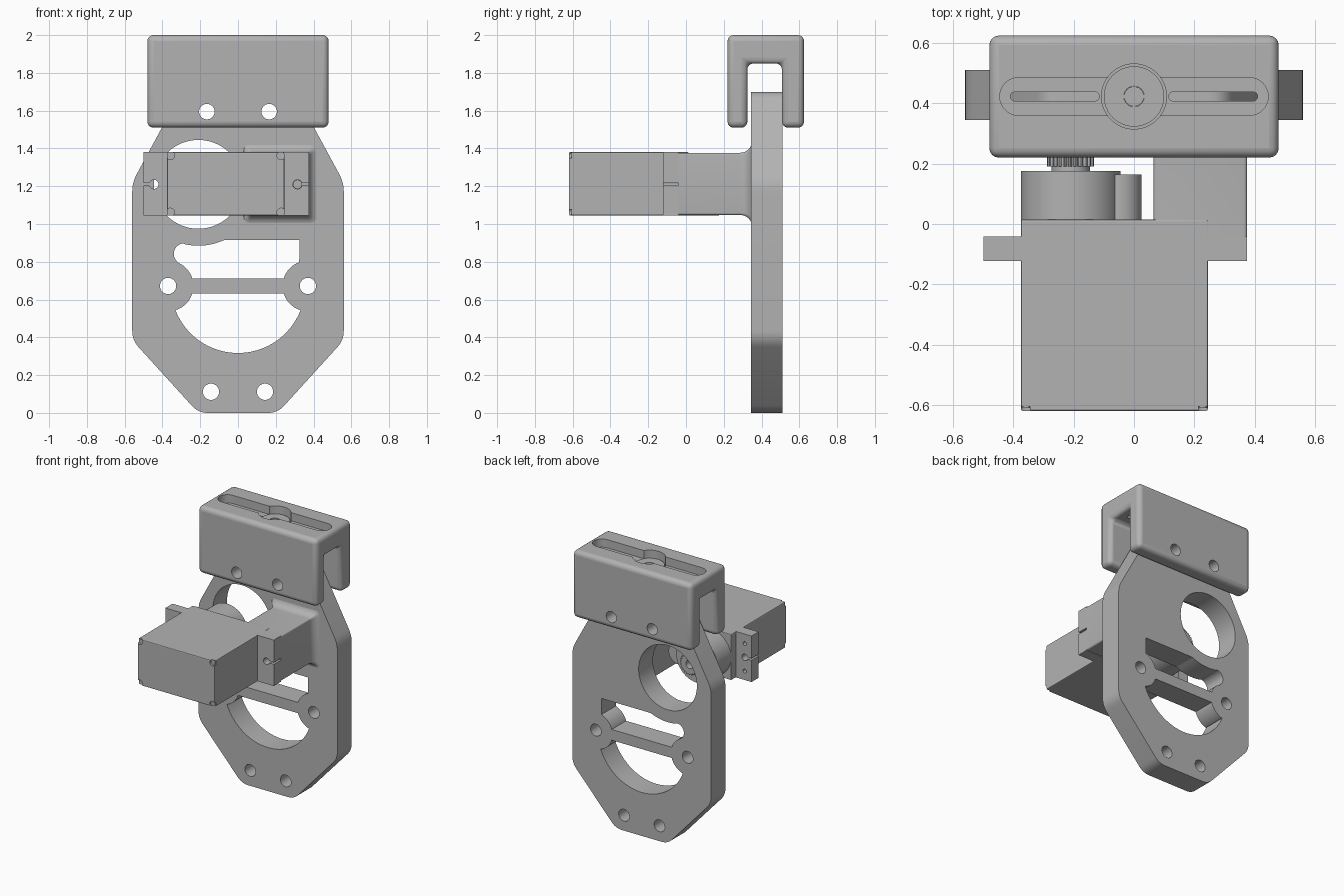
import bpy, bmesh
from math import cos, sin, pi, radians
from mathutils import Vector, Matrix

old = bpy.data.objects.get("Cube")
if old:
    bpy.data.objects.remove(old, do_unlink=True)

grey = bpy.data.materials.new("plain grey")
grey.use_nodes = True
GREY = (0.45, 0.45, 0.45, 1)
grey.diffuse_color = GREY
grey.node_tree.nodes["Principled BSDF"].inputs["Base Color"].default_value = GREY


def arc(cx, cz, r, a, b, n=16):
    """Points along an arc, angles in degrees."""
    return [(cx + r * cos(radians(a + (b - a) * i / n)),
             cz + r * sin(radians(a + (b - a) * i / n))) for i in range(n + 1)]


def circle(cx, cz, r, n=40):
    return arc(cx, cz, r, 0, 360, n)[:-1]


def rect(x0, x1, z0, z1):
    return [(x0, z0), (x1, z0), (x1, z1), (x0, z1)]


def stadium(x0, x1, y, r):
    return arc(x1 - r, y, r, -90, 90) + arc(x0 + r, y, r, 90, 270)


def rounded(points, r, n=6):
    """Polygon with every corner softened."""
    out = []
    for i, p in enumerate(points):
        p = Vector(p)
        a = p + (Vector(points[i - 1]) - p).normalized() * r
        b = p + (Vector(points[(i + 1) % len(points)]) - p).normalized() * r
        for k in range(n + 1):
            t = k / n
            out.append(tuple(a * (1 - t) ** 2 + p * 2 * t * (1 - t) + b * t * t))
    return out


def finish(ob):
    bpy.ops.object.select_all(action='DESELECT')
    ob.select_set(True)
    bpy.context.view_layer.objects.active = ob
    ob.data.materials.clear()
    ob.data.materials.append(grey)
    bpy.ops.object.shade_smooth_by_angle(angle=radians(32))
    return ob


def prism(name, loops, lo, hi, axis='Y'):
    """Extrude closed outlines (inner ones are holes) from lo to hi along an axis."""
    cu = bpy.data.curves.new(name, 'CURVE')
    cu.dimensions, cu.fill_mode, cu.extrude = '2D', 'BOTH', (hi - lo) / 2
    for loop in loops:
        sp = cu.splines.new('POLY')
        sp.points.add(len(loop) - 1)
        for pt, (u, v) in zip(sp.points, loop):
            pt.co = (u, v, 0, 1)
        sp.use_cyclic_u = True
    tmp = bpy.data.objects.new(name, cu)
    bpy.context.collection.objects.link(tmp)
    mesh = bpy.data.meshes.new_from_object(tmp.evaluated_get(bpy.context.evaluated_depsgraph_get()))
    bpy.data.objects.remove(tmp, do_unlink=True)
    mid = (lo + hi) / 2
    place = {'Y': Matrix.Translation((0, mid, 0)) @ Matrix.Rotation(pi / 2, 4, 'X'),
             'Z': Matrix.Translation((0, 0, mid)),
             'X': Matrix.Translation((mid, 0, 0)) @ Matrix(((0, 0, 1, 0), (1, 0, 0, 0),
                                                            (0, 1, 0, 0), (0, 0, 0, 1)))}
    bm = bmesh.new()
    bm.from_mesh(mesh)
    bmesh.ops.remove_doubles(bm, verts=bm.verts, dist=1e-5)
    bmesh.ops.dissolve_limit(bm, angle_limit=0.01, verts=bm.verts, edges=bm.edges)
    bmesh.ops.transform(bm, matrix=place[axis], verts=bm.verts)
    bmesh.ops.recalc_face_normals(bm, faces=bm.faces)
    bm.to_mesh(mesh)
    bm.free()
    mesh.name = name
    ob = bpy.data.objects.new(name, mesh)
    bpy.context.collection.objects.link(ob)
    return finish(ob)


def bevel(ob, width, segments=4):
    m = ob.modifiers.new("bevel", 'BEVEL')
    m.width, m.segments, m.limit_method = width, segments, 'ANGLE'
    bpy.ops.object.modifier_apply(modifier=m.name)


def cut(ob, loop, lo, hi, axis='Y'):
    tool = prism("cutter", [loop], lo, hi, axis)
    tool.hide_render = True
    finish(ob)
    m = ob.modifiers.new("cut", 'BOOLEAN')
    m.operation, m.object, m.solver = 'DIFFERENCE', tool, 'EXACT'
    bpy.ops.object.modifier_apply(modifier=m.name)
    bpy.data.objects.remove(tool, do_unlink=True)


# Mounting plate with its windows and screw holes
half = [(0.21, 0), (0.56, 0.385), (0.56, 1.22), (0.30, 1.70)]
outline = rounded(half + [(-x, z) for x, z in reversed(half)], 0.05)
BX, BZ, BR = 0.37, 0.672, 0.134          # screw bosses beside the bar
HX, HZ = -0.21, 1.21                     # shaft axis
upper = (arc(BX, BZ, BR, 163, 110) + [(0.325, 0.915), (-0.07, 0.915)]
         + arc(HX, HZ, 0.325, -66, -103) + arc(-0.285, 0.842, 0.055, 95, 235)
         + arc(-BX, BZ, BR, 65, 17))
lower = (arc(BX, BZ, BR, 197, 252) + arc(0, BZ, 0.355, -21, -159, 40)
         + arc(-BX, BZ, BR, -72, -17))
holes = [circle(s * x, z, 0.043) for s in (-1, 1)
         for x, z in ((0.143, 0.112), (BX, BZ), (0.165, 1.595))]
prism("mounting_plate", [outline, upper, lower, circle(HX, HZ, 0.235, 64)] + holes, 0.345, 0.51)

# Clamp cap: rounded channel over the top of the plate
CY = 0.423
u_shape = [(0.22, 1.51), (0.325, 1.51), (0.325, 1.85), (0.508, 1.85),
           (0.508, 1.51), (0.625, 1.51), (0.625, 2.0), (0.22, 2.0)]
cap = prism("clamp_cap", [u_shape], -0.48, 0.48, 'X')
bevel(cap, 0.032)
cut(cap, stadium(-0.445, 0.445, CY, 0.063), 1.94, 2.1, 'Z')
cut(cap, circle(0, CY, 0.108, 48), 1.925, 2.1, 'Z')
for s in (-1, 1):
    a, b = sorted((s * 0.115, s * 0.41))
    cut(cap, stadium(a, b, CY, 0.015), 1.8, 1.99, 'Z')
    cut(cap, circle(s * 0.165, 1.595, 0.041), 0.1, 0.8)
finish(cap)
prism("clamp_disc", [circle(0, CY, 0.1, 48), circle(0, CY, 0.034)], 1.9, 1.945, 'Z')
prism("clamp_disc_centre", [circle(0, CY, 0.033)], 1.9, 1.942, 'Z')

# Motor body with corner screws
X0, X1, Z0, Z1 = -0.375, 0.245, 1.045, 1.38
body = prism("motor_body", [rect(X0, X1, Z0, Z1)], -0.62, 0.015)
bevel(body, 0.006, 2)
corners = [(x, z) for x in (X0 + 0.017, X1 - 0.017) for z in (Z0 + 0.017, Z1 - 0.017)]
for x, z in corners:
    cut(body, circle(x, z, 0.022, 20), -0.7, -0.605)
finish(body)
for x, z in corners:
    prism("corner_screw", [circle(x, z, 0.015, 16)], -0.61, -0.6)

# Motor mounting ears with keyhole slots
for name, x0, x1, hx, tip in (("right_ear", -0.5, X0 + 0.01, -0.445, -0.52),
                              ("left_ear", X1 - 0.01, 0.375, 0.315, 0.4)):
    ear = prism(name, [rect(x0, x1, Z0, Z1)], -0.123, -0.041)
    a, b = sorted((hx, tip))
    cut(ear, rect(a, b, HZ - 0.007, HZ + 0.007), -0.2, 0.1)
    cut(ear, circle(hx, HZ, 0.024, 24), -0.2, 0.1)
    for dz in (-0.1, 0.1):
        cut(ear, circle(hx, HZ + dz, 0.014, 16), -0.09, 0.1)
    finish(ear)

# Gear housing and toothed output shaft
prism("gear_housing", [circle(HX, HZ, 0.165, 64)], 0.0, 0.175)
prism("idler_housing", [circle(-0.05, HZ, 0.075)], 0.0, 0.165)
prism("shaft_collar", [circle(HX, HZ, 0.064)], 0.17, 0.192)
teeth = [(HX + r * cos(2 * pi * i / 96), HZ + r * sin(2 * pi * i / 96))
         for i, r in enumerate([0.078, 0.078, 0.068, 0.068] * 24)]
prism("output_shaft", [teeth, circle(HX, HZ, 0.03, 24)], 0.19, 0.26)
prism("shaft_bore_floor", [circle(HX, HZ, 0.031, 24)], 0.19, 0.215)

# Support post, flaring into the plate
bm = bmesh.new()
steps = [(-0.041, 0)] + [(0.285 + 0.062 * sin(t), 0.055 * (1 - cos(t)))
                         for t in (pi / 2 * i / 8 for i in range(9))]
rings = []
for y, d in steps:
    pts = rect(max(0.065 - d, 0.03), 0.375 + d, Z0 + 0.003 - d, Z1 - 0.003 + d)
    rings.append([bm.verts.new((x, y, z)) for x, z in rounded(pts, 0.012 + d / 2, 4)])
for a, b in zip(rings, rings[1:]):
    for i in range(len(a)):
        j = (i + 1) % len(a)
        bm.faces.new((a[i], a[j], b[j], b[i]))
bm.faces.new(rings[0])
bm.faces.new(rings[-1])
bmesh.ops.recalc_face_normals(bm, faces=bm.faces)
mesh = bpy.data.meshes.new("support_post")
bm.to_mesh(mesh)
bm.free()
post = bpy.data.objects.new("support_post", mesh)
bpy.context.collection.objects.link(post)
finish(post)
cut(post, circle(0.315, HZ, 0.022, 24), -0.1, 0.15)
finish(post)
